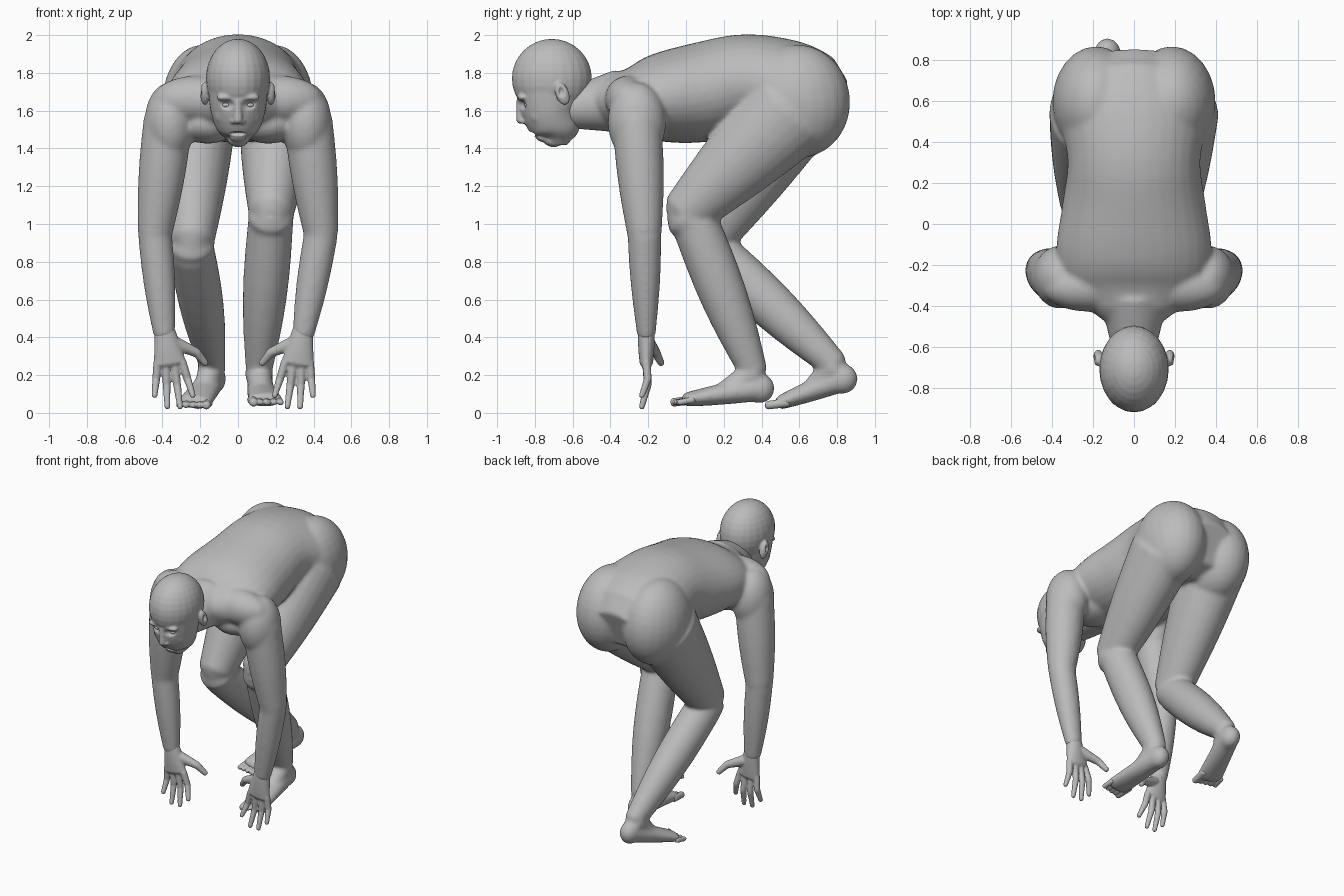
import bpy, bmesh
from math import cos, sin, pi
from mathutils import Vector, Matrix

if "Cube" in bpy.data.objects:
    bpy.data.objects.remove(bpy.data.objects["Cube"])

# One clay colour for the whole figure
tone = 0.5
grey = bpy.data.materials.new("clay grey")
grey.use_nodes = True
grey.diffuse_color = (tone, tone, tone, 1)
grey.node_tree.nodes["Principled BSDF"].inputs["Base Color"].default_value = grey.diffuse_color


def loft(bm, stations, sides=24):
    """Skin elliptical rings, each given as a centre, half width and half depth."""
    last = len(stations) - 1
    rings = []

    def add_ring(centre, side, up, width, depth):
        angles = [2 * pi * i / sides for i in range(sides)]
        rings.append([bm.verts.new(centre + side * cos(a) * width + up * sin(a) * depth)
                      for a in angles])

    for i, (centre, width, depth) in enumerate(stations):
        along = (stations[min(i + 1, last)][0] - stations[max(i - 1, 0)][0]).normalized()
        side = Vector((1, 0, 0))
        side = (side - along * side.dot(along)).normalized()
        up = along.cross(side)
        dome = along * min(width, depth) / 2
        if i == 0:
            add_ring(centre - dome, side, up, width * 0.6, depth * 0.6)
        add_ring(centre, side, up, width, depth)
        if i == last:
            add_ring(centre + dome, side, up, width * 0.6, depth * 0.6)
    for lower, upper in zip(rings, rings[1:]):
        for j in range(sides):
            k = (j + 1) % sides
            bm.faces.new((lower[j], lower[k], upper[k], upper[j]))
    bm.faces.new(rings[0])
    bm.faces.new(rings[-1])


def limb(bm, start, end, thick, thin, bulge=0.0, flat=(1, 1), steps=8):
    """A tapering limb that may swell in the middle; flat scales its depth at each end."""
    start, end = Vector(start), Vector(end)
    stations = []
    for i in range(steps + 1):
        t = i / steps
        radius = thick + (thin - thick) * t + bulge * sin(pi * t)
        stations.append((start.lerp(end, t), radius, radius * (flat[0] + (flat[1] - flat[0]) * t)))
    loft(bm, stations)


def trunk(bm, rows, steps=5):
    """Loft a smooth spline through rows of y, z, half width, half depth."""
    keys = [Vector(row) for row in rows]
    keys = [keys[0]] + keys + [keys[-1]]
    stations = []
    for a, b, c, d in zip(keys, keys[1:], keys[2:], keys[3:]):
        for i in range(steps):
            t = i / steps
            p = b + (c - a) * t / 2 + (a - b * 2.5 + c * 2 - d / 2) * t ** 2 \
                + (b * 3 - a - c * 3 + d) * t ** 3 / 2
            stations.append(p)
    stations.append(keys[-1])
    loft(bm, [(Vector((0, p[0], p[1])), p[2], p[3]) for p in stations], 32)


def blob(bm, centre, radii, tilt=0.0):
    matrix = (Matrix.Translation(centre) @ Matrix.Rotation(tilt, 4, "X")
              @ Matrix.Diagonal((*radii, 1)))
    bmesh.ops.create_uvsphere(bm, u_segments=24, v_segments=16, radius=1, matrix=matrix)


def finish(name, bm, voxel, passes, dents=()):
    """Fuse the overlapping pieces into one skin, smooth it, then press in dents."""
    bmesh.ops.recalc_face_normals(bm, faces=bm.faces)
    mesh = bpy.data.meshes.new(name)
    bm.to_mesh(mesh)
    bm.free()
    part = bpy.data.objects.new(name, mesh)
    bpy.context.scene.collection.objects.link(part)
    fuse = part.modifiers.new("fuse", "REMESH")
    fuse.mode = "VOXEL"
    fuse.voxel_size = voxel
    soften = part.modifiers.new("soften", "SMOOTH")
    soften.iterations = passes
    graph = bpy.context.evaluated_depsgraph_get()
    skin = bpy.data.meshes.new_from_object(part.evaluated_get(graph))
    part.modifiers.clear()
    part.data = skin
    for centre, radii, push in dents:
        for vert in skin.vertices:
            away = vert.co - Vector(centre)
            reach = sum((away[i] / radii[i]) ** 2 for i in range(3))
            if reach < 1:
                vert.co += Vector(push) * (1 - reach) ** 2
    skin.materials.clear()
    skin.materials.append(grey)
    for face in skin.polygons:
        face.use_smooth = True


def make_foot(name, side, heel, ball, ankle):
    """Heel, sole and instep join the body; five toes fan from the ball."""
    heel, ball, ankle = Vector(heel), Vector(ball), Vector(ankle)
    blob(body, heel, (.067, .08, .08))
    limb(body, heel, ball, .068, .094, flat=(1, .4))
    limb(body, ankle, heel.lerp(ball, .55), .075, .05)
    toes = bmesh.new()
    for i in range(5):
        radius = .025 if i == 0 else .018
        root = ball + Vector((side * (i - 2) * .036, .04, 0))
        tip = root + Vector((side * .01, i * .008 - .11, -.015))
        limb(toes, root, tip, radius, radius * .9)
    finish(name, toes, .007, 2)


def make_hand(name, side, wrist_x):
    """Palm, four spread fingers and a thumb reaching inward."""
    bm = bmesh.new()

    def spot(inward, y, z):
        return Vector((side * (wrist_x - inward), y, z))

    limb(bm, spot(0, -.21, .45), spot(.03, -.21, .26), .052, .087, flat=(.85, .4))
    for i in range(4):
        spread = i - 1.5
        root = spot(.03 + spread * .043, -.21, .27)
        tip = spot(.05 + spread * .068, -.235, .02 + .03 * spread ** 2)
        knuckle = root.lerp(tip, .5) + Vector((0, .02, 0))
        limb(bm, root, knuckle, .023, .021)
        limb(bm, knuckle, tip, .021, .015)
    joint = spot(.17, -.16, .32)
    limb(bm, spot(.05, -.2, .37), joint, .038, .025)
    limb(bm, joint, spot(.22, -.13, .26), .025, .018)
    finish(name, bm, .007, 3)


# Torso and neck
body = bmesh.new()
trunk(body, [(-.42, 1.66, .22, .13), (-.28, 1.65, .35, .19), (-.12, 1.67, .38, .24),
             (.1, 1.7, .35, .265), (.32, 1.75, .325, .255), (.55, 1.71, .37, .26),
             (.7, 1.66, .3, .235)])
limb(body, (0, -.63, 1.61), (0, -.35, 1.65), .105, .17)

for side, name in ((-1, "right"), (1, "left")):
    # Buttock, chest, shoulder and collar masses
    blob(body, (side * .185, .595, 1.65), (.215, .275, .3), .1)
    blob(body, (side * .16, -.24, 1.53), (.16, .16, .105))
    blob(body, (side * .36, -.26, 1.54), (.135, .155, .21))
    blob(body, (side * .22, -.31, 1.66), (.23, .12, .125))

    # Arm, the left one hanging further inward
    wrist_x = .39 if side < 0 else .345
    elbow = (side * .44, -.22, .95)
    limb(body, (side * .37, -.26, 1.55), elbow, .13, .092, .012)
    limb(body, elbow, (side * wrist_x, -.21, .41), .09, .058, .01, (1, .85))
    make_hand(name + "_hand", side, wrist_x)

    # Leg, the left planted and the right trailing behind
    if side > 0:
        knee, calf, ankle = (.175, -.01, 1.05), (.172, .05, 1), (.11, .36, .21)
        heel, ball = (.115, .39, .13), (.145, 0, .07)
    else:
        knee, calf, ankle = (-.245, .1, .9), (-.245, .14, .86), (-.135, .79, .25)
        heel, ball = (-.13, .83, .18), (-.23, .5, .055)
    limb(body, (side * .21, .55, 1.6), knee, .205, .118, .012, (1.22, 1.1))
    limb(body, knee, calf, .12, .12)
    limb(body, calf, ankle, .12, .068, .022, (1.05, 1.1))
    make_foot(name + "_toes", side, heel, ball, ankle)
finish("body", body, .01, 22)

# Skull, face, nose, lips and chin
head = bmesh.new()
blob(head, (0, -.71, 1.77), (.17, .212, .21))
trunk(head, [(-.72, 1.74, .162, .19), (-.715, 1.6, .145, .158),
             (-.68, 1.5, .11, .125), (-.675, 1.45, .065, .075)])
limb(head, (0, -.88, 1.66), (0, -.872, 1.545), .017, .026)
blob(head, (0, -.805, 1.5), (.05, .03, .018), -.5)
blob(head, (0, -.77, 1.455), (.045, .03, .017), -.5)
blob(head, (0, -.715, 1.44), (.05, .05, .03), -.4)
dents = [((0, -.8, 1.478), (.055, .05, .014), (0, .035, .01))]

for side, name in ((-1, "right"), (1, "left")):
    # Nostril, brow, cheek and ear, with the eye socket and ear hollow
    blob(head, (side * .022, -.858, 1.543), (.017, .02, .014))
    blob(head, (side * .06, -.865, 1.67), (.055, .028, .02))
    blob(head, (side * .07, -.775, 1.58), (.055, .06, .07), .4)
    blob(head, (side * .175, -.655, 1.69), (.025, .036, .064), .35)
    dents.append(((side * .06, -.88, 1.632), (.05, .06, .034), (0, .025, 0)))
    dents.append(((side * .2, -.66, 1.7), (.03, .022, .035), (-side * .02, 0, 0)))

    # Eye
    eye = bmesh.new()
    blob(eye, (side * .06, -.834, 1.63), (.03, .022, .016))
    finish(name + "_eye", eye, .004, 1)
finish("head", head, .007, 5, dents)
